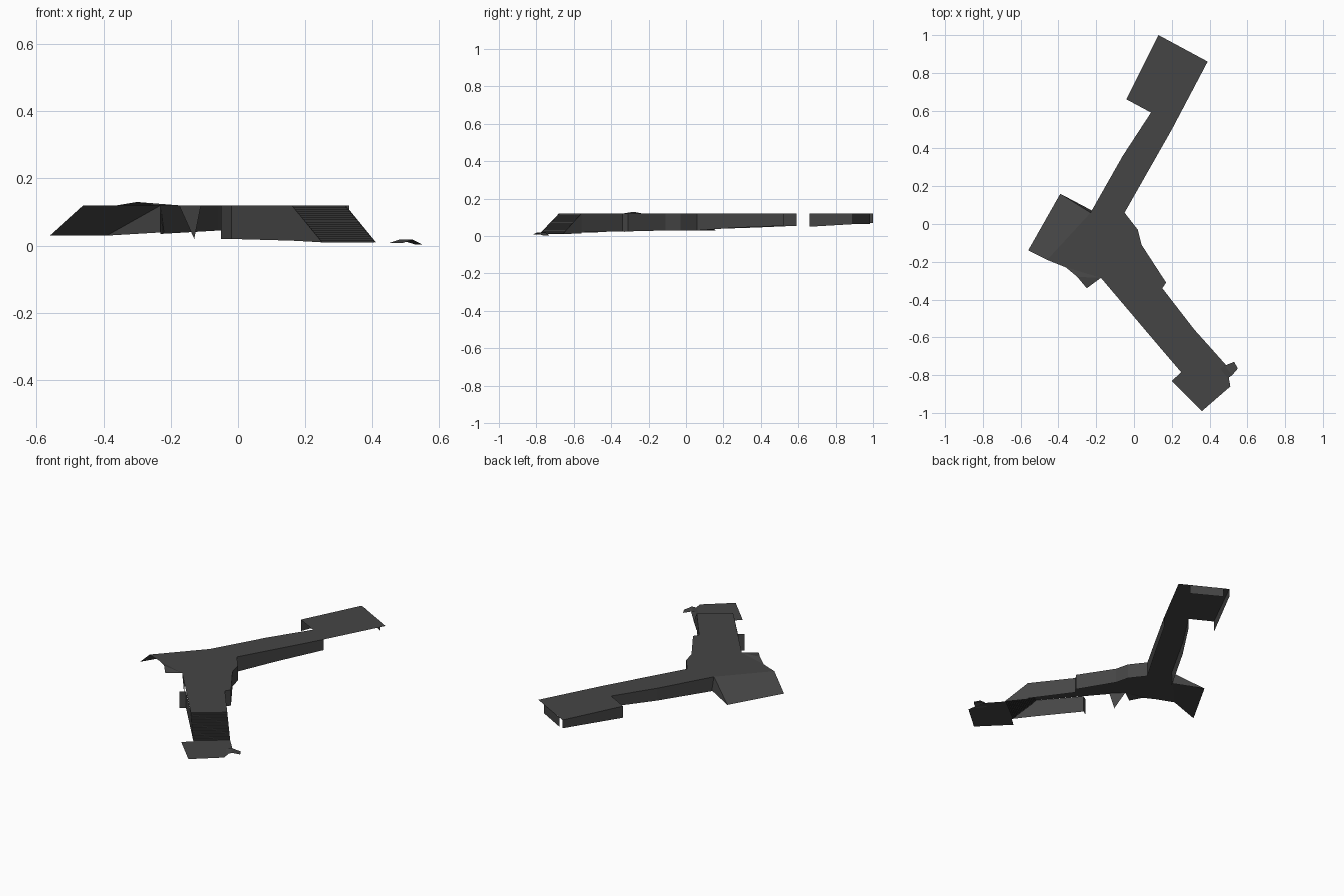
import bpy
from mathutils import Vector

old = bpy.data.objects.get("Cube")
if old:
    bpy.data.objects.remove(old, do_unlink=True)

grey = bpy.data.materials.new("dark grey")
grey.use_nodes = True
COLOUR = (0.06, 0.06, 0.06, 1)
grey.diffuse_color = COLOUR
grey.node_tree.nodes["Principled BSDF"].inputs["Base Color"].default_value = COLOUR

TOP = 0.12
FLOOR = 0.01


def sheet(name, verts, faces=None):
    """Open surface from points; one polygon by default."""
    mesh = bpy.data.meshes.new(name)
    mesh.from_pydata(verts, [], faces or [tuple(range(len(verts)))])
    mesh.materials.append(grey)
    obj = bpy.data.objects.new(name, mesh)
    bpy.context.collection.objects.link(obj)
    return obj


def at(points, z):
    return [(x, y, z) for x, y in points]


def wall(name, path):
    """Vertical skirt hanging from the deck; path holds x, y, bottom height."""
    n = len(path)
    verts = at([p[:2] for p in path], TOP) + list(path)
    sheet(name, verts, [(i, i + n, i + n + 1, i + 1) for i in range(n - 1)])


# Flat upper deck: end plate, narrow arm, junction and wide arm
plate = [(-0.04, 0.66), (0.09, 0.59), (0.20, 0.50), (0.39, 0.86), (0.13, 1.0)]
arm = [(0.09, 0.59), (-0.06, 0.36), (-0.23, 0.06), (-0.05, 0.06), (0.20, 0.50)]
junction = [(-0.23, 0.06), (-0.46, -0.19), (-0.36, -0.23), (-0.175, -0.285),
            (0.15, -0.34), (0.17, -0.31), (0.04, -0.11), (0.02, -0.03), (-0.05, 0.06)]
wide = [(-0.175, -0.285), (0.16, -0.68), (0.32, -0.56), (0.15, -0.34)]
for name, outline in (("end_plate", plate), ("narrow_arm_deck", arm),
                      ("junction_deck", junction), ("wide_arm_deck", wide)):
    sheet(name, at(outline, TOP))

# Slightly raised corner of the junction
sheet("raised_corner", [(-0.36, -0.23, TOP), (-0.30, -0.28, 0.13),
                        (-0.25, -0.34, TOP), (-0.175, -0.285, TOP)],
      [(0, 1, 3), (1, 2, 3)])

# Side ramp and its end gusset
sheet("side_ramp", [(-0.56, -0.14, 0.03), (-0.46, -0.19, TOP),
                    (-0.23, 0.06, TOP), (-0.39, 0.16, 0.03)])
sheet("ramp_gusset", [(-0.23, 0.06, TOP), (-0.39, 0.16, 0.03), (-0.22, 0.07, 0.04)])

# Skirt walls
wall("narrow_arm_outer_wall", [(0.09, 0.59, 0.055), (-0.06, 0.36, 0.045), (-0.23, 0.06, 0.035)])
wall("narrow_arm_inner_wall", [(-0.05, 0.06, 0.03), (0.07, 0.27, 0.045), (0.21, 0.52, 0.055)])
wall("junction_wall", [(0.15, -0.34, 0.025), (0.17, -0.31, 0.025), (0.04, -0.11, 0.03),
                       (0.02, -0.03, 0.03), (-0.05, 0.06, 0.03)])
wall("plate_side_wall", [(-0.04, 0.66, 0.05), (0.13, 1.0, 0.07)])
wall("plate_end_wall", [(0.16, 0.985, 0.065), (0.33, 0.89, 0.065)])
wall("wide_arm_inner_wall", [(0.32, -0.56, 0.02), (0.15, -0.34, 0.025)])
wall("wide_arm_outer_wall", [(-0.05, -0.49, 0.02), (-0.02, -0.47, 0.02), (0.16, -0.68, 0.015)])
sheet("corner_fin", [(-0.175, -0.285, TOP), (-0.13, -0.33, 0.02), (-0.11, -0.35, TOP)])

# Stair flight: risers and treads between two side lines
STEPS = 18
sides = [(Vector((0.16, -0.68)), Vector((0.25, -0.785))),
         (Vector((0.32, -0.56)), Vector((0.41, -0.66)))]
verts = []
for i in range(STEPS + 1):
    t = i / STEPS
    for drop in (i, min(i + 1, STEPS)):
        z = TOP + (FLOOR - TOP) * drop / STEPS
        verts += [(*a.lerp(b, t), z) for a, b in sides]
sheet("stairs", verts, [(2 * k, 2 * k + 2, 2 * k + 3, 2 * k + 1)
                        for k in range(2 * STEPS)])

# Triangular cheeks beside the stairs
for label, (a, b) in zip(("outer", "inner"), sides):
    sheet("stair_cheek_" + label, [(*a, TOP), (*a, 0.015), (*b, FLOOR)])

# Landing at the foot of the stairs
sheet("landing", at([(0.25, -0.785), (0.20, -0.83), (0.36, -0.99), (0.51, -0.86),
                     (0.49, -0.75), (0.41, -0.66)], FLOOR))

# Low folded flap beside the landing
sheet("landing_flap", [(0.45, -0.77, 0.008), (0.49, -0.82, 0.008), (0.52, -0.80, 0.018),
                       (0.48, -0.75, 0.018), (0.55, -0.765, 0.003), (0.53, -0.73, 0.003)],
      [(0, 1, 2, 3), (3, 2, 4, 5)])
